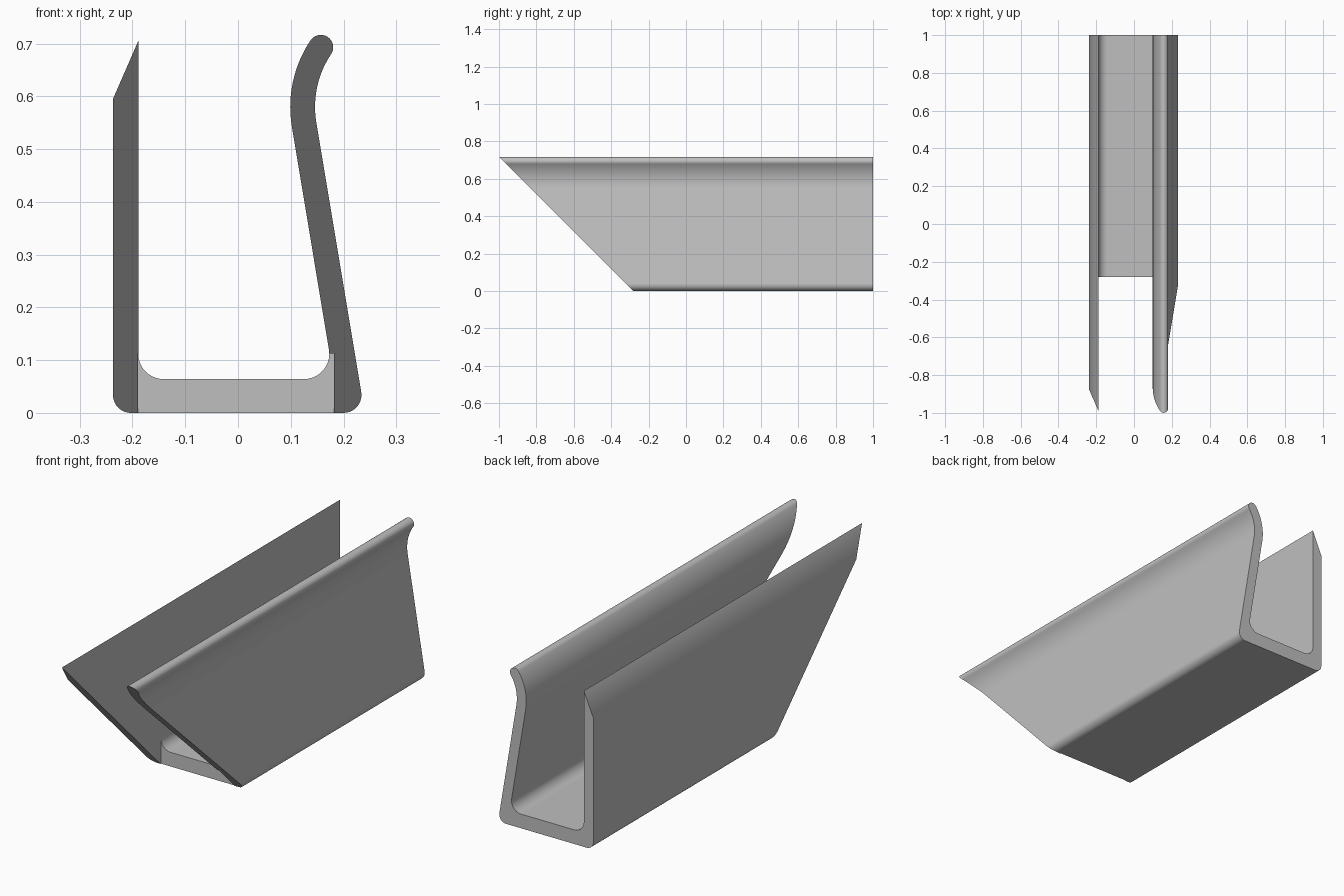
import bpy, bmesh
from math import sin, cos, radians

cube = bpy.data.objects.get("Cube")
if cube:
    bpy.data.objects.remove(cube, do_unlink=True)

BACK = 1.0
HEIGHT = 0.717
LEAN = 9.4          # tilt of the sprung wall in degrees

grey = bpy.data.materials.new("plain grey")
grey.use_nodes = True
colour = (0.52, 0.52, 0.52, 1)
grey.diffuse_color = colour
grey.node_tree.nodes["Principled BSDF"].inputs["Base Color"].default_value = colour


def arc(cx, cz, r, start, end, steps=10):
    angles = [radians(start + (end - start) * i / steps) for i in range(steps + 1)]
    return [(cx + r * cos(a), cz + r * sin(a)) for a in angles]


def extrude_profile(name, points, front):
    """Extrude an x-z outline from front(z) to the back."""
    bm = bmesh.new()
    a = [bm.verts.new((x, front(z), z)) for x, z in points]
    b = [bm.verts.new((x, BACK, z)) for x, z in points]
    bm.faces.new(a)
    bm.faces.new(b[::-1])
    for i in range(len(points)):
        j = (i + 1) % len(points)
        bm.faces.new((a[i], b[i], b[j], a[j]))
    bmesh.ops.recalc_face_normals(bm, faces=bm.faces)
    mesh = bpy.data.meshes.new(name)
    bm.to_mesh(mesh)
    bm.free()
    mesh.materials.append(grey)
    obj = bpy.data.objects.new(name, mesh)
    bpy.context.collection.objects.link(obj)
    return obj


# Channel outline, counter-clockwise from the bottom left corner
lip = (0.325, 0.58)
outline = arc(-0.203, 0.034, 0.034, 180, 270)             # bottom left corner
outline += arc(0.200, 0.034, 0.034, 270, 360 + LEAN)      # bottom right corner
outline += arc(*lip, 0.179, 180 + LEAN, 146, 14)          # outside of curled lip
outline += arc(0.157, 0.693, 0.0235, -34, 146, 14)[1:-1]  # rounded lip end
outline += arc(*lip, 0.226, 146, 180 + LEAN, 14)          # inside of curled lip
outline += arc(0.125, 0.112, 0.048, LEAN, -90)            # inner right fillet
outline += arc(-0.141, 0.112, 0.048, 270, 180)            # inner left fillet
outline += [(-0.189, 0.705), (-0.237, 0.595)]             # bevelled wall top

# Front end is mitred at 45 degrees
channel = extrude_profile("clip_channel", outline, lambda z: -1 + HEIGHT - z)

# Square off the floor between the walls
bpy.ops.mesh.primitive_cube_add(size=1, location=(-0.004, -0.78, 0.0065))
cutter = bpy.context.object
cutter.name = "floor_cutter"
cutter.scale = (0.372, 1.0, 0.213)
cutter.hide_render = True
cut = channel.modifiers.new("square_floor", 'BOOLEAN')
cut.operation = 'DIFFERENCE'
cut.solver = 'EXACT'
cut.object = cutter

bpy.ops.object.select_all(action='DESELECT')
channel.select_set(True)
bpy.context.view_layer.objects.active = channel
bpy.ops.object.modifier_apply(modifier=cut.name)
bpy.data.objects.remove(cutter, do_unlink=True)

# Smooth bends, flat walls
bpy.ops.object.shade_smooth_by_angle(angle=radians(30))
weighted = channel.modifiers.new("flat_walls", 'WEIGHTED_NORMAL')
weighted.keep_sharp = True
